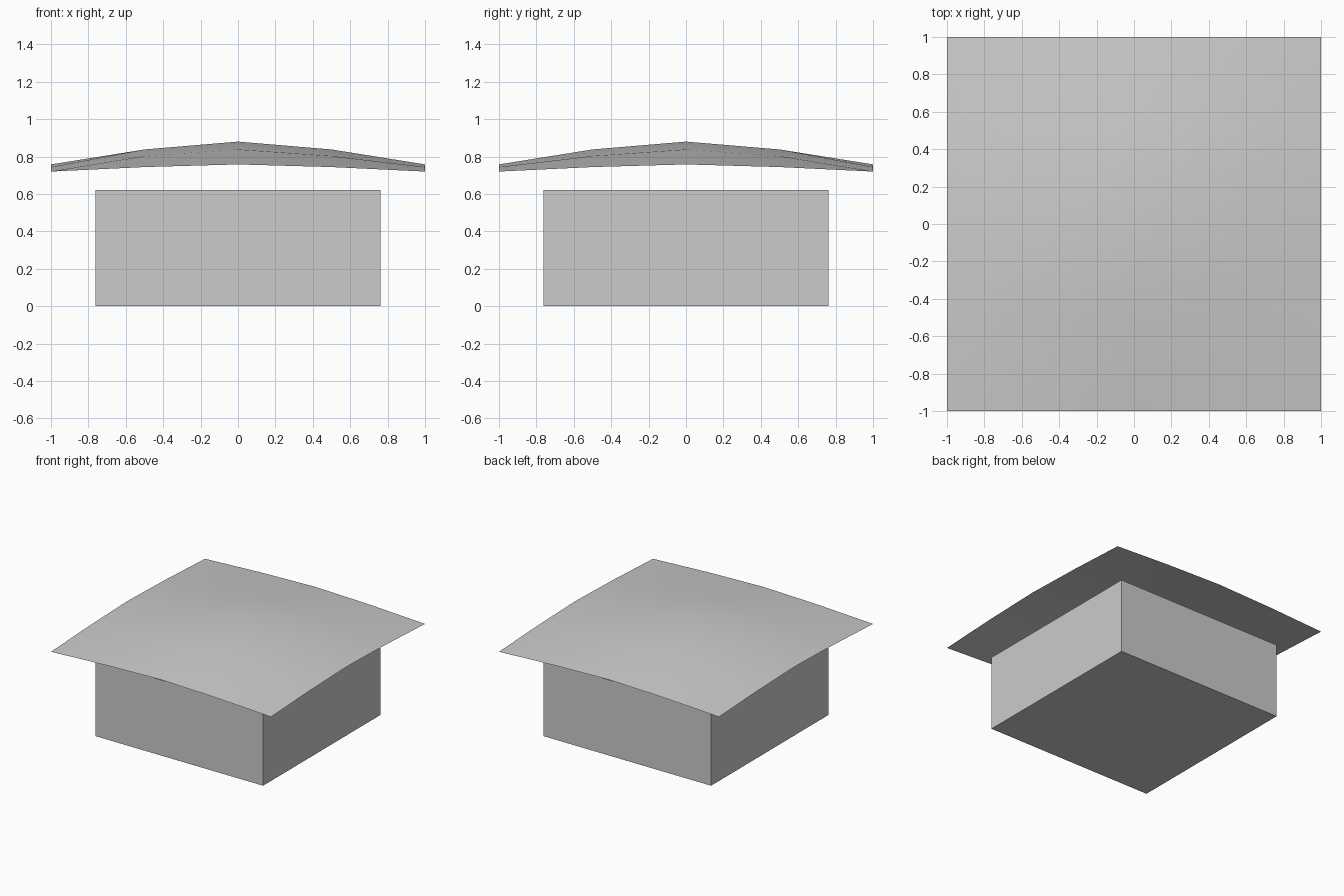
import bpy
import bmesh

if "Cube" in bpy.data.objects:
    bpy.data.objects.remove(bpy.data.objects["Cube"])


def add_object(name, bm):
    mesh = bpy.data.meshes.new(name)
    bm.to_mesh(mesh)
    bm.free()
    obj = bpy.data.objects.new(name, mesh)
    bpy.context.collection.objects.link(obj)
    return obj


# Base block: flat-sided, closed box standing on the ground
bm = bmesh.new()
bmesh.ops.create_cube(bm, size=1)
for v in bm.verts:
    v.co.x *= 1.524
    v.co.y *= 1.524
    v.co.z = (v.co.z + 0.5) * 0.62
add_object("base_block", bm)

# Canopy: thin floating sheet, heights by distance step from the centre
HEIGHTS = [
    [0.88, 0.838, 0.758],
    [0.838, 0.803, 0.744],
    [0.758, 0.744, 0.72],
]
bm = bmesh.new()
bmesh.ops.create_grid(bm, x_segments=4, y_segments=4, size=1)
for v in bm.verts:
    v.co.z = HEIGHTS[round(abs(v.co.x) * 2)][round(abs(v.co.y) * 2)]
for f in bm.faces:
    f.smooth = True
add_object("canopy", bm)
